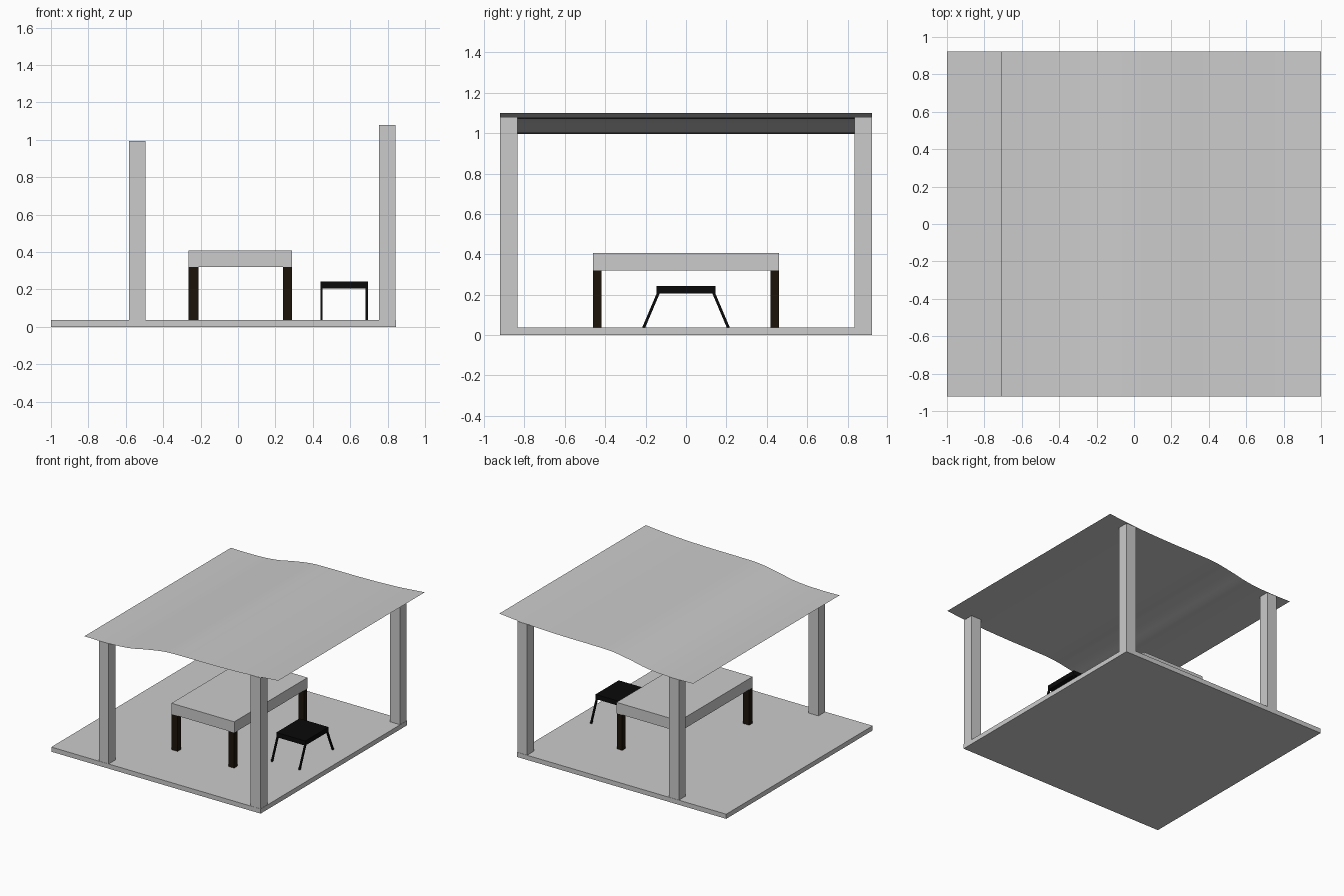
import bpy, bmesh, math

if "Cube" in bpy.data.objects:
    bpy.data.objects.remove(bpy.data.objects["Cube"])


def material(name, rgb):
    m = bpy.data.materials.new(name)
    m.diffuse_color = (*rgb, 1)
    m.use_nodes = True
    m.node_tree.nodes["Principled BSDF"].inputs["Base Color"].default_value = m.diffuse_color
    return m


dark_wood = material("dark_wood", (0.012, 0.007, 0.003))
black = material("black", (0.003, 0.003, 0.003))


def box(name, x, y, z, mat=None, foot_shift=0.0):
    """Box from ranges; foot_shift slides the bottom face along y."""
    bm = bmesh.new()
    bmesh.ops.create_cube(bm, size=1)
    for v in bm.verts:
        low = v.co.z < 0
        v.co = [r[0] + (c + 0.5) * (r[1] - r[0]) for c, r in zip(v.co, (x, y, z))]
        if low:
            v.co.y += foot_shift
    me = bpy.data.meshes.new(name)
    bm.to_mesh(me)
    bm.free()
    ob = bpy.data.objects.new(name, me)
    bpy.context.collection.objects.link(ob)
    if mat:
        me.materials.append(mat)
    return ob


FLOOR = 0.037

# floor slab
box("floor", (-1, 0.845), (-0.922, 0.922), (0, FLOOR))

# posts, table legs and stool legs, mirrored front to back
for side, s in (("front", -1), ("back", 1)):
    def span(a, b):
        return tuple(sorted((s * a, s * b)))

    box(side + "_left_post", (-0.582, -0.495), span(0.835, 0.92), (FLOOR, 0.995))
    box(side + "_right_post", (0.755, 0.843), span(0.835, 0.92), (FLOOR, 1.08))
    for end, x in (("left", (-0.264, -0.21)), ("right", (0.24, 0.288))):
        box(f"{side}_{end}_table_leg", x, span(0.418, 0.46), (FLOOR, 0.32), dark_wood)
    for end, x in (("left", (0.44, 0.452)), ("right", (0.683, 0.695))):
        box(f"{side}_{end}_stool_leg", x, span(0.13, 0.145), (FLOOR, 0.207), black, s * 0.072)

# table top and stool seat
box("table_top", (-0.264, 0.29), (-0.461, 0.461), (0.32, 0.407))
box("stool_seat", (0.44, 0.695), (-0.146, 0.146), (0.205, 0.242), black)

# thin wavy roof sheet: smooth profile swept along y
profile = [(-0.708, 0.998), (-0.55, 0.996), (-0.32, 1.008), (-0.15, 1.04), (0, 1.063),
           (0.17, 1.068), (0.45, 1.07), (0.75, 1.08), (1.0, 1.1)]
cu = bpy.data.curves.new("roof", "CURVE")
cu.dimensions = "2D"
cu.fill_mode = "NONE"
cu.resolution_u = 6
cu.extrude = 0.922
sp = cu.splines.new("BEZIER")
sp.bezier_points.add(len(profile) - 1)
for p, (x, z) in zip(sp.bezier_points, profile):
    p.co = (x, z, 0)
    p.handle_left_type = p.handle_right_type = "AUTO"
roof = bpy.data.objects.new("roof", cu)
bpy.context.collection.objects.link(roof)
roof.rotation_euler.x = math.pi / 2
bpy.context.view_layer.objects.active = roof
roof.select_set(True)
bpy.ops.object.convert(target="MESH")
roof = bpy.context.object
bpy.ops.object.transform_apply(location=False, rotation=True, scale=False)
if roof.data.polygons[0].normal.z < 0:
    roof.data.flip_normals()
bpy.ops.object.shade_smooth_by_angle()
